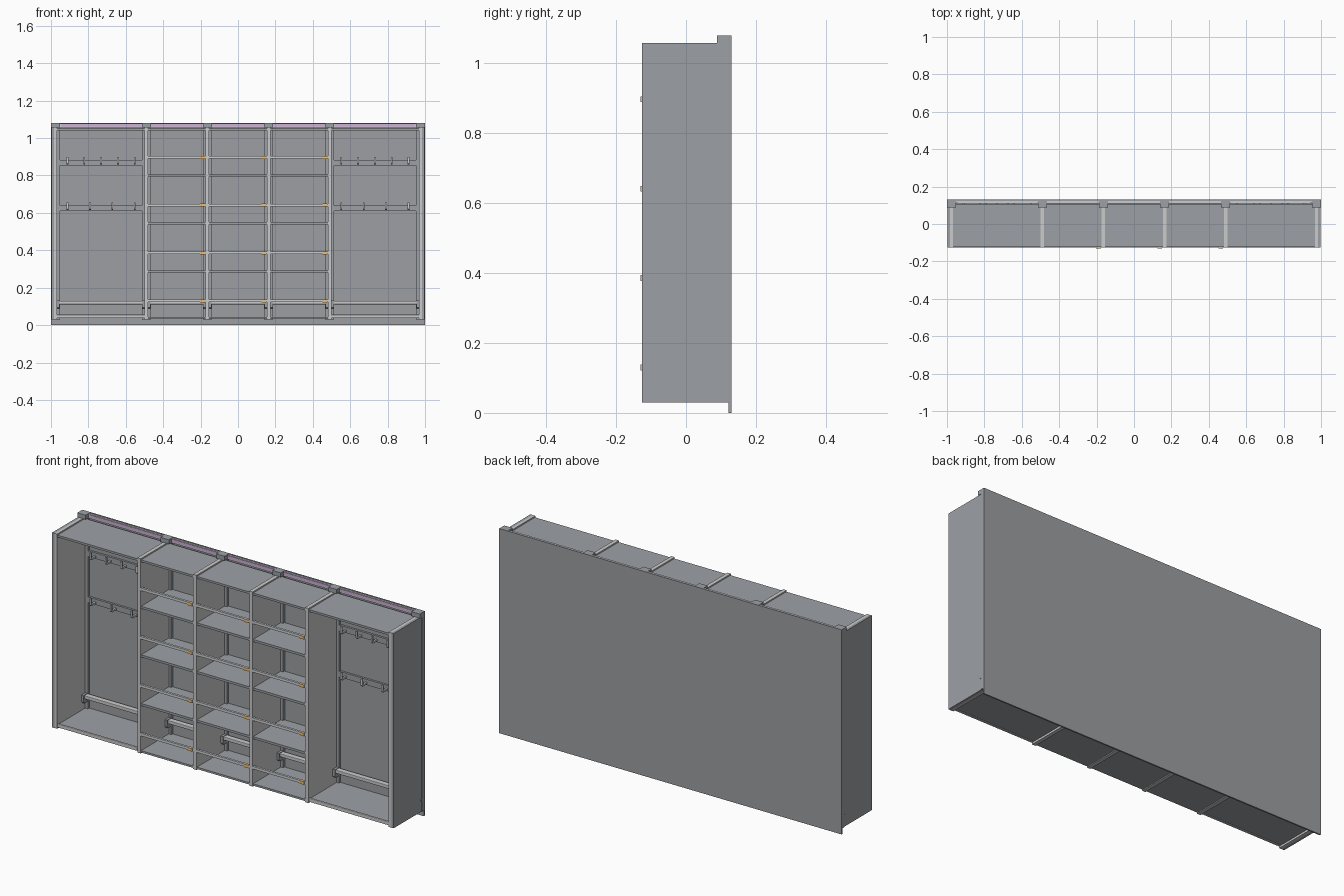
import bpy, bmesh

if "Cube" in bpy.data.objects:
    bpy.data.objects.remove(bpy.data.objects["Cube"])

def material(name, rgb):
    m = bpy.data.materials.new(name)
    m.diffuse_color = (*rgb, 1)
    m.use_nodes = True
    m.node_tree.nodes["Principled BSDF"].inputs["Base Color"].default_value = m.diffuse_color
    return m

SLATE = material("slate_grey", (0.335, 0.355, 0.38))
BACKING = material("dark_grey", (0.335, 0.345, 0.36))
PANEL = material("panel_grey", (0.80, 0.79, 0.78))
ORANGE = material("orange", (0.85, 0.52, 0.18))
PURPLE = material("purple", (0.62, 0.42, 0.68))
LIGHT = material("light_grey", (0.95, 0.95, 0.95))
METAL = material("metal_grey", (0.60, 0.62, 0.64))

def finish(name, bm, mat=SLATE):
    bmesh.ops.recalc_face_normals(bm, faces=bm.faces)
    me = bpy.data.meshes.new(name)
    bm.to_mesh(me)
    bm.free()
    ob = bpy.data.objects.new(name, me)
    bpy.context.collection.objects.link(ob)
    me.materials.append(mat)
    return ob

def box(name, x, y, z, mat=SLATE, bevel=0):
    """Box from (min, max) ranges on each axis."""
    bm = bmesh.new()
    bmesh.ops.create_cube(bm, size=1)
    for v in bm.verts:
        v.co = [r[0] + (c + 0.5) * (r[1] - r[0]) for c, r in zip(v.co, (x, y, z))]
    ob = finish(name, bm, mat)
    if bevel:
        b = ob.modifiers.new("bevel", "BEVEL")
        b.width, b.segments = bevel, 2
    return ob

def side_profile(name, pts, x0, x1, mat=SLATE):
    """Extrude a (y, z) outline along x."""
    bm = bmesh.new()
    f = bm.faces.new([bm.verts.new((x0, y, z)) for y, z in pts])
    r = bmesh.ops.extrude_face_region(bm, geom=[f])
    verts = [v for v in r["geom"] if isinstance(v, bmesh.types.BMVert)]
    bmesh.ops.translate(bm, verts=verts, vec=(x1 - x0, 0, 0))
    return finish(name, bm, mat)

FRONT, BACK = -0.126, 0.119
BOTTOM, TOP = 0.03, 1.058
DIVIDERS = (-0.49, -0.164, 0.164, 0.49)
HALF = 0.01

# Back wall, standing proud of the cabinet at top and bottom
box("back_wall", (-1, 1), (0.122, 0.13), (0, 1.08), BACKING)

# End panels: dark outer skin plus lighter inner panel
for s in (-1, 1):
    def span(a, b):
        return sorted((s * a, s * b))
    box("end_panel", span(0.997, 0.984), (FRONT, BACK), (BOTTOM, TOP))
    box("end_inner_panel", span(0.984, 0.968), (FRONT, BACK), (BOTTOM, TOP), PANEL)

# Dividers
for x in DIVIDERS:
    box("divider", (x - HALF, x + HALF), (FRONT, BACK), (BOTTOM, TOP), PANEL)

# Wall uprights and hanging brackets above each panel
for x in (-0.976, *DIVIDERS, 0.976):
    w = 0.024
    box("wall_upright", (x - w, x + w), (0.108, 0.122), (BOTTOM, 1.08))
    box("hanging_bracket", (x - w, x + w), (0.088, 0.122), (1.057, 1.08))

# Wall rail along the top with a coloured insert
box("top_wall_rail", (-0.998, 0.998), (0.112, 0.122), (1.055, 1.078), METAL)
EDGES = (-0.968, *DIVIDERS, 0.968)
for i in range(5):
    box("rail_insert", (EDGES[i] + 0.025, EDGES[i + 1] - 0.025),
        (0.110, 0.113), (1.061, 1.076), PURPLE)

def hook(x, z):
    """Arm reaching forward with an upturned tip."""
    side_profile("hook", [(0.112, z), (0.076, z), (0.070, z + 0.006), (0.070, z + 0.04),
                 (0.077, z + 0.04), (0.079, z + 0.009), (0.112, z + 0.009)],
                 x - 0.005, x + 0.005, METAL)

def low_rail(a, b):
    """Light rail near the floor held in rounded end brackets."""
    box("low_rail", (a, b), (0.082, 0.112), (0.111, 0.129), LIGHT, 0.003)
    for x0, x1 in ((a, a + 0.013), (b - 0.013, b)):
        side_profile("low_rail_bracket", [(0.076, 0.095), (0.083, 0.088), (0.108, 0.088),
                     (0.112, 0.095), (0.112, 0.132), (0.076, 0.132)], x0, x1)

for i in range(5):
    a = EDGES[i] + (HALF if i else 0)
    b = EDGES[i + 1] - (HALF if i < 4 else 0)
    wardrobe = i in (0, 4)
    # Top and floor boards, sunk between the dividers
    box("top_board", (a, b), (FRONT + 0.003, 0.108), (1.040, 1.051))
    base = 0.040 if wardrobe else 0.034
    box("floor_board", (a, b), (FRONT + 0.003, BACK), (base, base + 0.010))
    low_rail(a, b)
    if wardrobe:
        # Wardrobe bays: front lip and two hook boards
        box("floor_lip", (a, b), (FRONT, FRONT + 0.012), (0.037, 0.056), LIGHT, 0.003)
        for z0, z1, n in ((0.853, 0.884, 5), (0.61, 0.64, 4)):
            box("hook_board", (a, b), (0.110, 0.121), (z0, z1))
            first, last = (-0.912, -0.552) if i == 0 else (0.552, 0.912)
            for k in range(n):
                hook(first + (last - first) * k / (n - 1), z0 + 0.006)
    else:
        # Shelf bays: three shelves, front guard rails with orange catches
        for z in (0.80, 0.544, 0.287):
            box("shelf", (a, b), (FRONT + 0.003, BACK), (z - 0.006, z + 0.006))
        for z in (0.897, 0.641, 0.386, 0.130):
            box("guard_rail", (a, b), (FRONT, FRONT + 0.012), (z - 0.007, z + 0.007), METAL)
            box("rail_catch", (b - 0.029, b - 0.003), (-0.13, FRONT + 0.002),
                (z - 0.008, z + 0.008), ORANGE)

# Small bracket hooks showing on the outside of the end panels
for x in (-0.998, 0.998):
    side_profile("outer_bracket_hook", [(0.097, 0.09), (0.108, 0.09), (0.112, 0.096),
                 (0.112, 0.128), (0.107, 0.128), (0.107, 0.096), (0.097, 0.096)],
                 x - 0.0015, x + 0.0015)
